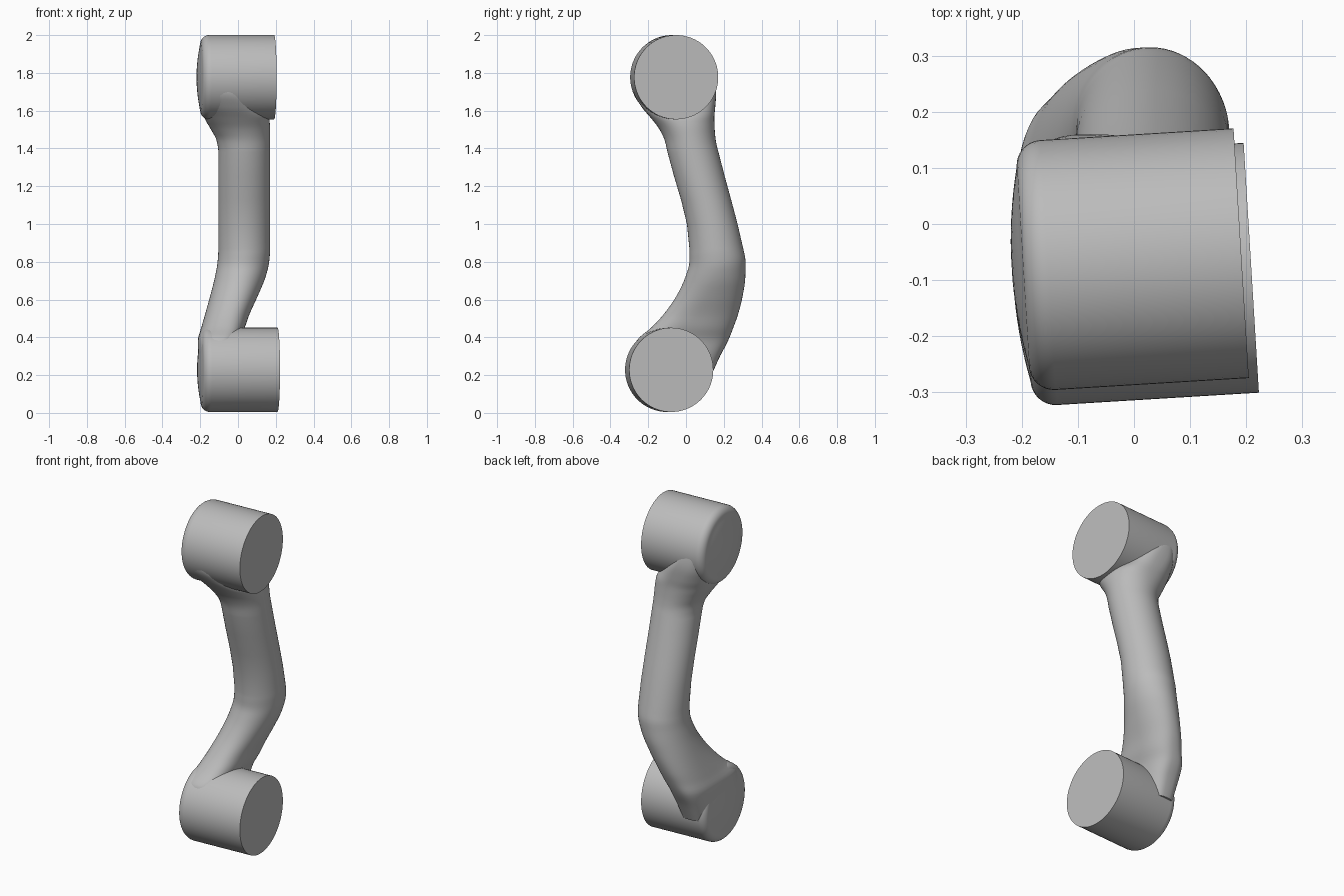
import bpy, bmesh, math
from mathutils import Vector

cube = bpy.data.objects.get("Cube")
if cube:
    bpy.data.objects.remove(cube, do_unlink=True)

grey = bpy.data.materials.new("light grey")
grey.use_nodes = True
colour = (0.5, 0.5, 0.5, 1)
grey.diffuse_color = colour
grey.node_tree.nodes["Principled BSDF"].inputs["Base Color"].default_value = colour


def skin(name, rings, angle):
    """Join equal rings of points into a capped, smooth-shaded solid."""
    bm = bmesh.new()
    loops = [[bm.verts.new(p) for p in ring] for ring in rings]
    n = len(loops[0])
    for a, b in zip(loops, loops[1:]):
        for i in range(n):
            j = (i + 1) % n
            bm.faces.new((a[i], a[j], b[j], b[i]))
    bm.faces.new(loops[0])
    bm.faces.new(loops[-1])
    bmesh.ops.recalc_face_normals(bm, faces=bm.faces)
    mesh = bpy.data.meshes.new(name)
    bm.to_mesh(mesh)
    bm.free()
    mesh.materials.append(grey)
    ob = bpy.data.objects.new(name, mesh)
    bpy.context.collection.objects.link(ob)
    bpy.ops.object.select_all(action="DESELECT")
    ob.select_set(True)
    bpy.context.view_layer.objects.active = ob
    bpy.ops.object.shade_smooth_by_angle(angle=math.radians(angle))
    return ob


def joint(name, centre, length):
    """Drum with a flat right end and a rounded, slightly domed left end."""
    radius, fillet, dome, n = 0.223, 0.045, 0.02, 72
    profile = [(0, radius)]
    for k in range(9):
        a = math.pi / 2 * k / 8
        profile.append((-length + dome + fillet * (1 - math.sin(a)),
                        radius - fillet * (1 - math.cos(a))))
    inner = radius - fillet
    for k in range(1, 8):
        r = inner * (1 - k / 8)
        profile.append((-length + dome * (r / inner) ** 2, r))
    rings = [[(x, r * math.cos(2 * math.pi * i / n), r * math.sin(2 * math.pi * i / n))
              for i in range(n)] for x, r in profile]
    ob = skin(name, rings, 35)
    ob.location = centre
    ob.rotation_euler.z = math.radians(3.5)


joint("upper_joint", (0.191, -0.052, 1.777), 0.41)
joint("lower_joint", (0.209, -0.078, 0.228), 0.425)

# Arm sections: height, x range, y range, squareness
sections = [
    (0.20, -0.20, -0.03, -0.25, 0.135, 3),
    (0.30, -0.21, -0.01, -0.27, 0.18, 3),
    (0.38, -0.213, 0.005, -0.26, 0.222, 2.8),
    (0.45, -0.195, 0.035, -0.185, 0.25, 2.5),
    (0.52, -0.175, 0.06, -0.12, 0.275, 2.3),
    (0.62, -0.147, 0.105, -0.05, 0.30, 2.1),
    (0.72, -0.122, 0.146, -0.003, 0.314, 2),
    (0.80, -0.108, 0.165, 0.018, 0.315, 2),
    (0.87, -0.104, 0.17, 0.018, 0.303, 2),
    (1.38, -0.104, 0.17, -0.098, 0.172, 2),
    (1.44, -0.113, 0.17, -0.112, 0.158, 2),
    (1.50, -0.143, 0.17, -0.14, 0.152, 2.1),
    (1.56, -0.177, 0.165, -0.185, 0.15, 2.3),
    (1.62, -0.197, 0.118, -0.235, 0.155, 2.6),
    (1.70, -0.205, 0.05, -0.277, 0.16, 3),
    (1.80, -0.205, -0.04, -0.285, 0.145, 3),
    (1.86, -0.20, -0.09, -0.26, 0.11, 3),
]


def power(v, p):
    return math.copysign(abs(v) ** (2 / p), v)


def interpolate(k, t):
    """Smooth section between stations, with slopes limited by spacing."""
    def slope(i, c):
        if i in (0, len(sections) - 1):
            a, b = max(i - 1, 0), min(i + 1, len(sections) - 1)
            return (sections[b][c] - sections[a][c]) / (sections[b][0] - sections[a][0])
        p, q, r = sections[i - 1:i + 2]
        d0, d1 = (q[c] - p[c]) / (q[0] - p[0]), (r[c] - q[c]) / (r[0] - q[0])
        return 0 if d0 * d1 <= 0 else 2 * d0 * d1 / (d0 + d1)
    a, b = sections[k], sections[k + 1]
    h = b[0] - a[0]
    out = [a[0] + h * t]
    for c in range(1, 6):
        m0, m1 = slope(k, c) * h, slope(k + 1, c) * h
        out.append(a[c] * (1 + 2 * t) * (1 - t) ** 2 + m0 * t * (1 - t) ** 2
                   + b[c] * t * t * (3 - 2 * t) + m1 * t * t * (t - 1))
    return out


rings = []
for k in range(len(sections) - 1):
    for step in range(4):
        rings.append(interpolate(k, step / 4))
rings.append(sections[-1])

points = []
for z, x0, x1, y0, y1, p in rings:
    middle = Vector(((x0 + x1) / 2, (y0 + y1) / 2, z))
    points.append([middle + Vector(((x1 - x0) / 2 * power(math.cos(a), p),
                                    (y1 - y0) / 2 * power(math.sin(a), p), 0))
                   for a in (2 * math.pi * i / 64 for i in range(64))])
skin("arm_tube", points, 40)
